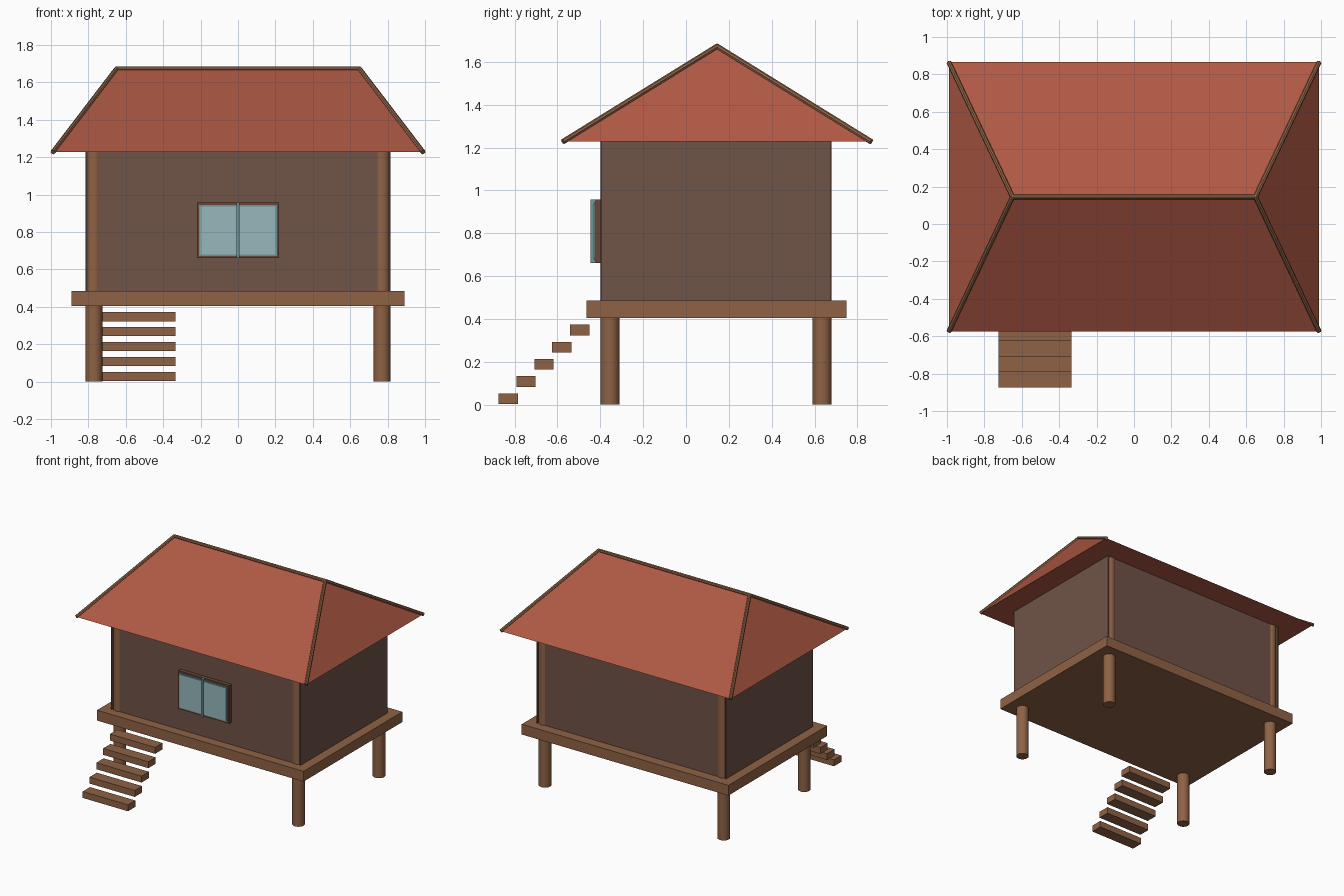
import bpy
import bmesh
from mathutils import Vector

cube = bpy.data.objects.get("Cube")
if cube:
    bpy.data.objects.remove(cube, do_unlink=True)


def material(name, rgb):
    linear = [((c / 255 + 0.055) / 1.055) ** 2.4 for c in rgb] + [1]
    mat = bpy.data.materials.new(name)
    mat.use_nodes = True
    mat.diffuse_color = linear
    mat.node_tree.nodes["Principled BSDF"].inputs["Base Color"].default_value = linear
    return mat


WOOD = material("warm wood", (143, 98, 69))
WALL = material("wall brown", (112, 83, 70))
ROOF = material("roof red", (174, 88, 67))
FRAME = material("dark frame wood", (105, 70, 54))
GLASS = material("pale blue glass", (151, 185, 187))
TRIM = material("blue grey trim", (112, 148, 152))


def finish(name, bm, mat):
    bmesh.ops.recalc_face_normals(bm, faces=bm.faces)
    mesh = bpy.data.meshes.new(name)
    bm.to_mesh(mesh)
    bm.free()
    mesh.materials.append(mat)
    obj = bpy.data.objects.new(name, mesh)
    bpy.context.collection.objects.link(obj)
    return obj


def box(name, mat, x, y, z):
    """Box between (low, high) pairs on each axis."""
    bm = bmesh.new()
    bmesh.ops.create_cube(bm, size=1)
    for v in bm.verts:
        v.co = [r[0] + (c + 0.5) * (r[1] - r[0]) for c, r in zip(v.co, (x, y, z))]
    return finish(name, bm, mat)


def pole(name, mat, start, end, radius, sides):
    """Round pole between two points."""
    start, end = Vector(start), Vector(end)
    axis = end - start
    bm = bmesh.new()
    bmesh.ops.create_cone(bm, cap_ends=True, segments=sides, radius1=radius,
                          radius2=radius, depth=axis.length)
    turn = axis.to_track_quat("Z", "Y")
    for v in bm.verts:
        v.co = turn @ v.co + (start + end) / 2
    obj = finish(name, bm, mat)
    bpy.ops.object.select_all(action="DESELECT")
    obj.select_set(True)
    bpy.context.view_layer.objects.active = obj
    bpy.ops.object.shade_smooth_by_angle()
    return obj


FLOOR, EAVE, RIDGE, MID = 0.485, 1.227, 1.672, 0.145
SIDES = (("right", -1), ("left", 1))
ENDS = (("front", -1), ("back", 1))

# Raised floor
box("floor_platform", WOOD, (-0.89, 0.89), (-0.465, 0.75), (0.405, FLOOR))

# Corner posts
for side, sx in SIDES:
    for end, sy in ENDS:
        x, y = sx * 0.77, 0.14 + sy * 0.495
        pole(f"{end}_{side}_post", WOOD, (x, y, 0), (x, y, EAVE), 0.045, 20)

# Walls: recessed between the posts front and back, covering them at the sides
box("front_wall", WALL, (-0.77, 0.77), (-0.392, -0.36), (FLOOR, EAVE))
box("back_wall", WALL, (-0.77, 0.77), (0.64, 0.672), (FLOOR, EAVE))
for side, sx in SIDES:
    box(f"{side}_wall", WALL, sorted((sx * 0.808, sx * 0.816)), (-0.396, 0.676),
        (FLOOR, EAVE))

# Hipped roof: a slab with its top pulled in to the ridge
bm = bmesh.new()
eaves = [bm.verts.new((sx * 0.99, MID + sy * 0.72, EAVE))
         for sx, sy in ((-1, -1), (1, -1), (1, 1), (-1, 1))]
top_r, top_l = (bm.verts.new((sx * 0.65, MID, RIDGE)) for sx in (-1, 1))
fr, fl, bl, br = eaves
for face in (eaves, (fr, fl, top_l, top_r), (bl, br, top_r, top_l),
             (fl, bl, top_l), (br, fr, top_r)):
    bm.faces.new(face)
finish("hipped_roof", bm, ROOF)

# Ridge and hip poles
pole("ridge_pole", WOOD, (-0.655, MID, RIDGE), (0.655, MID, RIDGE), 0.013, 8)
for side, sx in SIDES:
    for end, sy in ENDS:
        pole(f"{end}_{side}_hip_pole", WOOD, (sx * 0.65, MID, RIDGE),
             (sx * 0.99, MID + sy * 0.72, EAVE), 0.013, 8)

# Open stair treads
for i in range(5):
    y, z = -0.875 + i * 0.0835, 0.003 + i * 0.08
    box(f"stair_tread_{i + 1}", WOOD, (-0.725, -0.335), (y, y + 0.09), (z, z + 0.05))

# Window frame
for side, sx in SIDES:
    box(f"window_frame_{side}", FRAME, sorted((sx * 0.203, sx * 0.22)),
        (-0.422, -0.39), (0.66, 0.957))
box("window_frame_top", FRAME, (-0.203, 0.203), (-0.422, -0.39), (0.94, 0.957))
box("window_frame_bottom", FRAME, (-0.203, 0.203), (-0.422, -0.39), (0.66, 0.677))

# Window panes, each on a slim sash, with a centre bar
for side, sx in SIDES:
    box(f"window_sash_{side}", TRIM, sorted((0, sx * 0.208)), (-0.428, -0.4),
        (0.672, 0.945))
    box(f"window_pane_{side}", GLASS, sorted((sx * 0.008, sx * 0.2)), (-0.434, -0.426),
        (0.68, 0.937))
box("window_centre_bar", TRIM, (-0.008, 0.008), (-0.445, -0.42), (0.66, 0.957))
